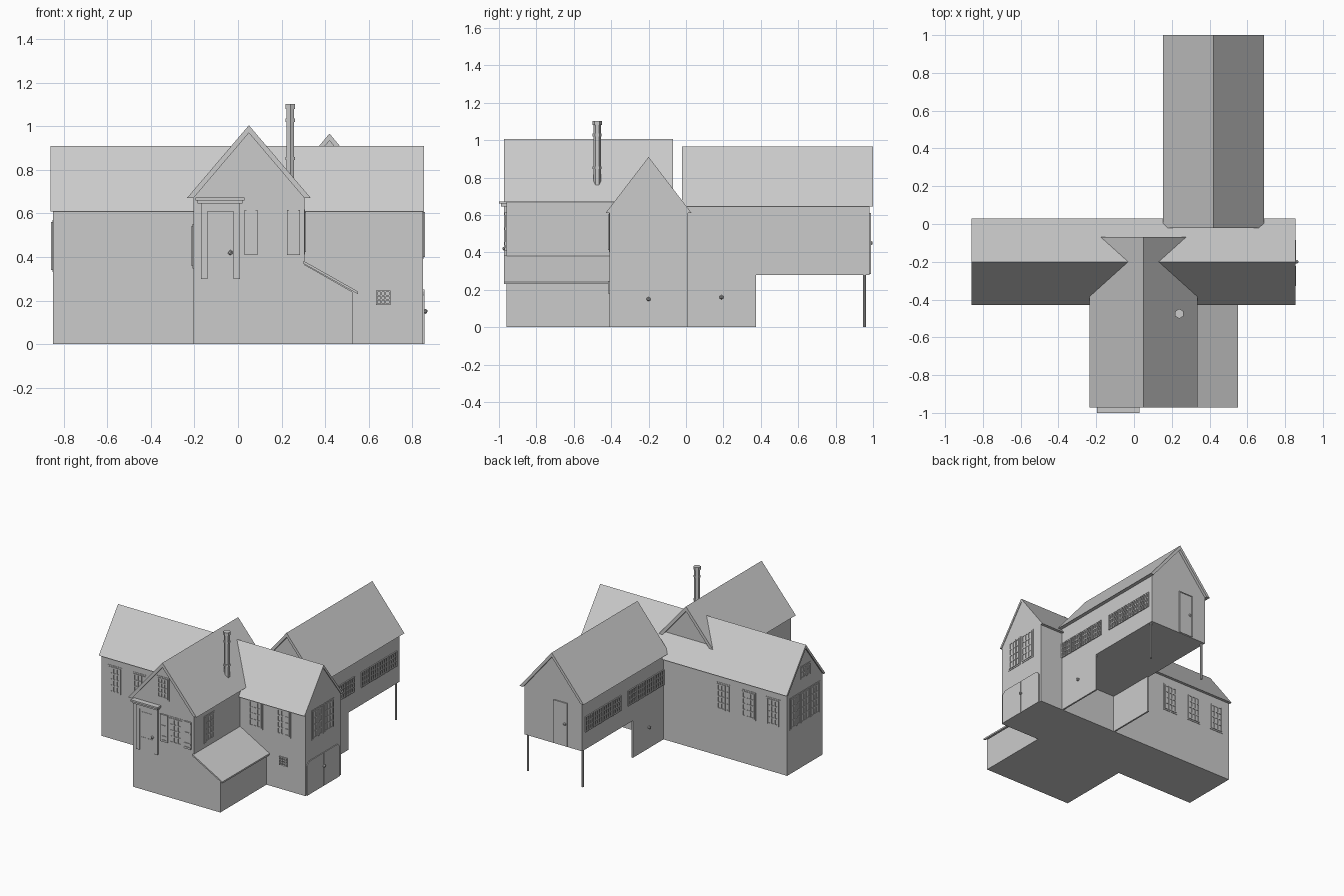
import bpy, bmesh
from mathutils import Matrix, Vector

cube = bpy.data.objects.get("Cube")
if cube:
    bpy.data.objects.remove(cube)

GREY = (0.6, 0.6, 0.6, 1)
mat = bpy.data.materials.new("plain grey")
mat.use_nodes = True
mat.diffuse_color = GREY
mat.node_tree.nodes["Principled BSDF"].inputs["Base Color"].default_value = GREY


def finish(name, bm):
    bmesh.ops.recalc_face_normals(bm, faces=bm.faces)
    mesh = bpy.data.meshes.new(name)
    bm.to_mesh(mesh)
    bm.free()
    mesh.materials.append(mat)
    obj = bpy.data.objects.new(name, mesh)
    bpy.context.collection.objects.link(obj)
    return obj


def prism(name, pts, axis, a, b):
    """Extrude a profile of (horizontal, z) points along x or y from a to b."""
    bm = bmesh.new()
    place = (lambda h, z: (a, h, z)) if axis == "x" else (lambda h, z: (h, a, z))
    face = bm.faces.new([bm.verts.new(place(*p)) for p in pts])
    ext = bmesh.ops.extrude_face_region(bm, geom=[face])
    move = Vector((b - a, 0, 0)) if axis == "x" else Vector((0, b - a, 0))
    bmesh.ops.translate(bm, vec=move,
                        verts=[v for v in ext["geom"] if isinstance(v, bmesh.types.BMVert)])
    return finish(name, bm)


def add_box(bm, side, plane, u0, u1, z0, z1, depth, base=-0.004):
    """Box on a wall: u runs along the wall, depth stands out of it."""
    out = 1 if side in ("back", "left") else -1
    mid, thick = plane + out * (depth + base) / 2, depth - base
    u, z = (u0 + u1) / 2, (z0 + z1) / 2
    if side in ("front", "back"):
        loc, size = (u, mid, z), (u1 - u0, thick, z1 - z0)
    else:
        loc, size = (mid, u, z), (thick, u1 - u0, z1 - z0)
    bmesh.ops.create_cube(bm, size=1, matrix=Matrix.Translation(loc) @ Matrix.Diagonal((*size, 1)))


def boxes(name, side, plane, rects):
    bm = bmesh.new()
    for r in rects:
        add_box(bm, side, plane, *r)
    return finish(name, bm)


def window(name, side, plane, u, z, w, h, cols=3, rows=4, bar=0.009, trim=True):
    """Glazed window: outer trim strips and a raised grid of bars."""
    bm = bmesh.new()
    u0, u1, z0, z1 = u - w / 2, u + w / 2, z - h / 2, z + h / 2
    for i in range(cols + 1):
        c = u0 + bar / 2 + (w - bar) * i / cols
        add_box(bm, side, plane, c - bar / 2, c + bar / 2, z0, z1, 0.008)
    for j in range(rows + 1):
        c = z0 + bar / 2 + (h - bar) * j / rows
        add_box(bm, side, plane, u0, u1, c - bar / 2, c + bar / 2, 0.007)
    if trim:
        add_box(bm, side, plane, u0 - 0.01, u1 + 0.01, z0 - 0.01, z1 + 0.01, 0.003)
    finish(name, bm)


def knob(name, loc):
    bm = bmesh.new()
    bmesh.ops.create_icosphere(bm, subdivisions=1, radius=0.012, matrix=Matrix.Translation(loc))
    finish(name, bm)


def gabled(name, axis, mid, half, eave, ridge, hang, floor, wall, roof):
    """Gabled walls under a thin overhanging roof."""
    inner = half - hang
    peak = ridge - hang * (ridge - eave) / half
    prism(name + "_walls", [(mid - inner, floor), (mid + inner, floor), (mid + inner, eave),
                            (mid, peak), (mid - inner, eave)], axis, *wall)
    prism(name + "_roof", [(mid - half, eave), (mid, ridge), (mid + half, eave),
                           (mid + inner, eave), (mid, peak), (mid - inner, eave)], axis, *roof)


# Three gabled wings
gabled("main_wing", "x", -0.2, 0.23, 0.61, 0.91, 0.02, 0, (-0.85, 0.85), (-0.86, 0.855))
gabled("front_wing", "y", 0.05, 0.285, 0.67, 1.005, 0.03, 0, (-0.96, -0.085), (-0.972, -0.07))
gabled("back_wing", "y", 0.42, 0.267, 0.645, 0.967, 0.027, 0.28, (0.0, 0.98), (-0.022, 1.0))

# Lean-to shed
prism("shed_walls", [(0.3, 0), (0.525, 0), (0.525, 0.24), (0.3, 0.368)], "y", -0.96, -0.405)
prism("shed_roof", [(0.3, 0.383), (0.55, 0.242), (0.55, 0.23), (0.3, 0.37)], "y", -0.972, -0.405)

# Screens and posts under the raised back wing
for side, x, s in (("left", 0.66, 1), ("right", 0.18, -1)):
    boxes(side + "_under_screen", "left", x - s * 0.006, [(0.0, 0.375, 0, 0.282, 0.006, -0.006)])
    knob(side + "_screen_knob", (x + s * 0.008, 0.19, 0.16))
    bm = bmesh.new()
    bmesh.ops.create_cone(bm, cap_ends=True, segments=8, radius1=0.008, radius2=0.008, depth=0.29,
                          matrix=Matrix.Translation((x - s * 0.012, 0.955, 0.145)))
    finish(side + "_post", bm)

# Chimney pipe with rings and cap
bm = bmesh.new()
for z0, z1, r in ((0.74, 1.1, 0.02), (0.845, 0.86, 0.024), (1.02, 1.035, 0.024), (1.08, 1.103, 0.026)):
    bmesh.ops.create_cone(bm, cap_ends=True, segments=6, radius1=r, radius2=r, depth=z1 - z0,
                          matrix=Matrix.Translation((0.24, -0.475, (z0 + z1) / 2)))
finish("chimney", bm)

# Main wing windows
for i, x in enumerate((-0.735, -0.53, -0.32)):
    window(f"main_front_window_{i}", "front", -0.41, x, 0.45, 0.1, 0.19)
    window(f"main_back_window_{i}", "back", 0.01, x, 0.45, 0.1, 0.19)
for i, x in enumerate((0.435, 0.667)):
    window(f"main_front_left_window_{i}", "front", -0.41, x, 0.508, 0.1, 0.19)
window("cellar_window", "front", -0.41, 0.667, 0.213, 0.065, 0.065, 3, 3, 0.007, False)
for i, y in enumerate((-0.275, -0.137)):
    window(f"left_gable_window_{i}", "left", 0.85, y, 0.503, 0.105, 0.205)
for i in range(3):
    window(f"right_gable_window_{i}", "right", -0.85, -0.2 + (i - 1) * 0.118, 0.45, 0.105, 0.22)
window("right_attic_window", "right", -0.85, -0.2, 0.71, 0.11, 0.08, 3, 2)

# Front wing windows and shutters
window("front_attic_window", "front", -0.96, 0.048, 0.81, 0.085, 0.15)
window("front_window", "front", -0.96, 0.157, 0.512, 0.105, 0.185)
window("front_wing_left_window", "left", 0.305, -0.78, 0.515, 0.1, 0.185)
window("front_wing_right_window", "right", -0.205, -0.7, 0.45, 0.1, 0.185)
for name, x in (("right", 0.06), ("left", 0.255)):
    a, b = x - 0.03, x + 0.03
    boxes(name + "_shutter", "front", -0.96,
          [(a, b, 0.41, 0.615, 0.005)]
          + [(a, b, z, z + 0.014, 0.01) for z in (0.41, 0.44, 0.52, 0.6)]
          + [(u, u + 0.01, 0.41, 0.615, 0.009) for u in (a, b - 0.01)])

# Front door with surround and hood
boxes("front_door", "front", -0.96,
      [(-0.17, 0.01, 0.3, 0.65, 0.006), (-0.17, -0.14, 0.3, 0.65, 0.013), (-0.02, 0.01, 0.3, 0.65, 0.013),
       (-0.14, -0.02, 0.61, 0.65, 0.013), (-0.125, -0.085, 0.33, 0.4, 0.009),
       (-0.075, -0.035, 0.33, 0.4, 0.009), (-0.125, -0.035, 0.43, 0.59, 0.009)])
boxes("door_hood", "front", -0.96, [(-0.185, 0.02, 0.645, 0.66, 0.03), (-0.195, 0.03, 0.66, 0.673, 0.04)])
knob("front_door_knob", (-0.035, -0.97, 0.42))

# Barn doors with cut corners in the left gable
for name, s in (("front", -1), ("back", 1)):
    leaf = [(0.003, 0), (0.195, 0), (0.195, 0.225), (0.17, 0.25), (0.003, 0.25)]
    prism(name + "_barn_door", [(-0.204 + s * u, z) for u, z in leaf], "x", 0.845, 0.856)
knob("barn_door_knob", (0.86, -0.2, 0.15))

# Back wing window banks, mirrored on both long walls
for side, x in (("left", 0.66), ("right", 0.18)):
    for start in (0.06, 0.57):
        for i in range(4):
            window(f"back_wing_{side}_window", side, x, start + i * 0.109, 0.47, 0.1, 0.115, 4, 3, 0.008, False)

# Door in the back gable
boxes("back_gable_door", "back", 0.98,
      [(0.3, 0.415, 0.285, 0.61, 0.005), (0.3, 0.306, 0.285, 0.61, 0.009),
       (0.409, 0.415, 0.285, 0.61, 0.009), (0.3, 0.415, 0.604, 0.61, 0.009)])
knob("back_door_knob", (0.32, 0.988, 0.45))
